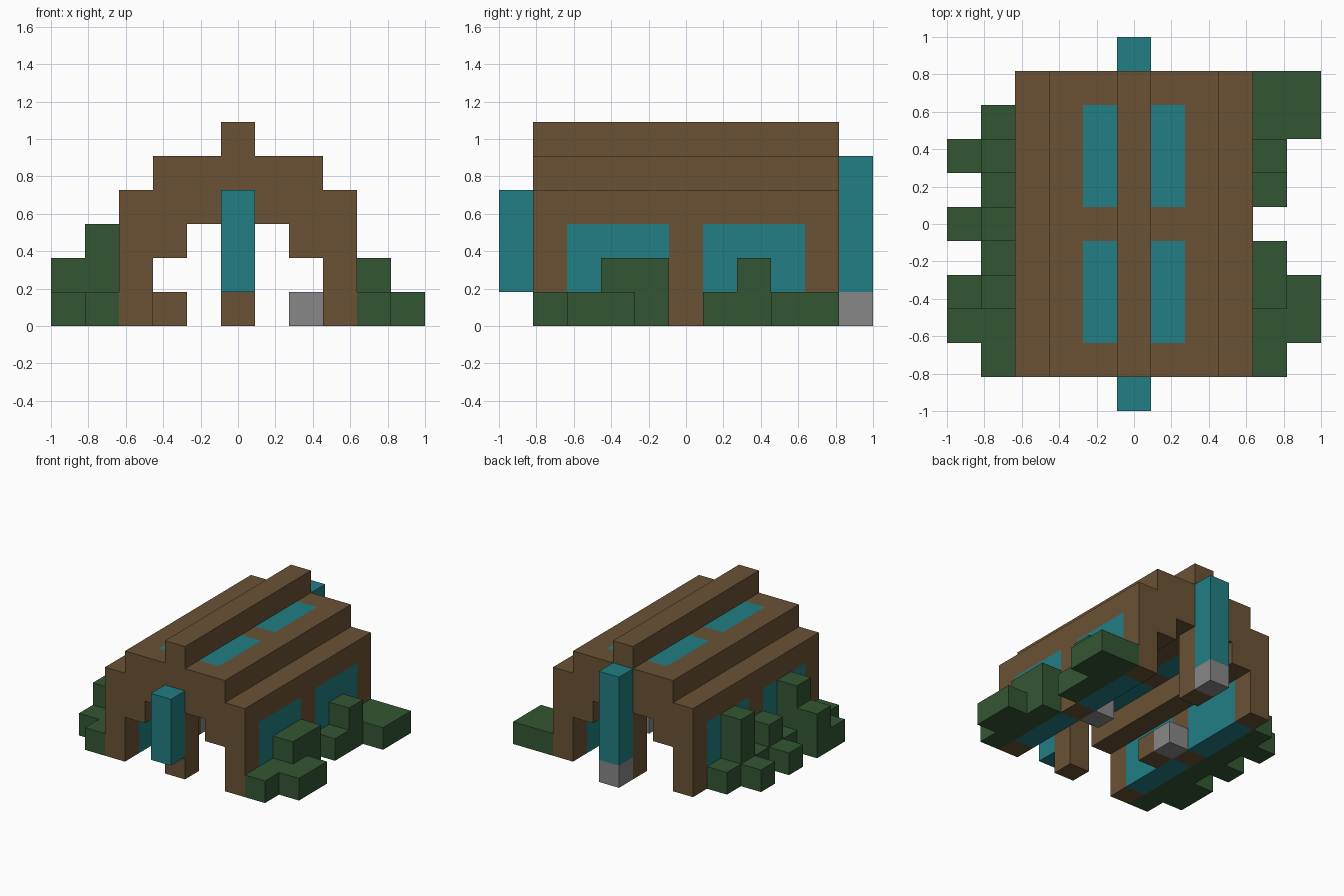
import bpy
import bmesh
import math
from mathutils import Vector

cube = bpy.data.objects.get("Cube")
if cube:
    bpy.data.objects.remove(cube, do_unlink=True)

N = 11            # blocks along the longest side
U = 2 / N         # size of one block


def material(name, rgb):
    m = bpy.data.materials.new(name)
    m.use_nodes = True
    m.diffuse_color = (*rgb, 1)
    bsdf = next(n for n in m.node_tree.nodes if n.type == 'BSDF_PRINCIPLED')
    bsdf.inputs["Base Color"].default_value = (*rgb, 1)
    bsdf.inputs["Roughness"].default_value = 0.9
    return m


WOOD = material("brown wood", (0.147, 0.084, 0.036))
GLASS = material("teal glass", (0.016, 0.209, 0.227))
LEAF = material("dark green leaves", (0.034, 0.093, 0.034))
STONE = material("grey stone", (0.242, 0.242, 0.242))

cells = {}        # block position -> (part name, material)


def fill(part, mat, xs, ys, zs):
    """Fill a box of blocks; each range is (first, last), both included."""
    for x in range(xs[0], xs[1] + 1):
        for y in range(ys[0], ys[1] + 1):
            for z in range(zs[0], zs[1] + 1):
                cells[x, y, z] = (part, mat)


def mirrored(part, mat, x, ys, zs):
    for k in (x, N - 1 - x):
        fill(part, mat, (k, k), ys, zs)


# House shell: stepped walls and roof along the whole length
LENGTH = (1, 9)
mirrored("side_walls", WOOD, 2, LENGTH, (0, 3))
mirrored("roof", WOOD, 3, LENGTH, (2, 4))
mirrored("roof", WOOD, 4, LENGTH, (3, 4))
fill("roof", WOOD, (5, 5), LENGTH, (3, 5))

# Windows in walls and roof
for ys in ((2, 4), (6, 8)):
    mirrored("wall_windows", GLASS, 2, ys, (0, 2))
    mirrored("roof_windows", GLASS, 4, ys, (3, 4))

# Pillars in the gable openings, with glass posts before them
for y in LENGTH:
    fill("gable_pillars", WOOD, (5, 5), (y, y), (0, 2))
fill("front_post", GLASS, (5, 5), (0, 0), (1, 3))
fill("back_post", GLASS, (5, 5), (10, 10), (1, 4))
fill("back_post_base", STONE, (5, 5), (10, 10), (0, 0))

# Furniture inside
mirrored("stone_blocks", STONE, 3, (5, 5), (0, 0))
fill("wood_block", WOOD, (3, 3), (4, 4), (0, 0))

# Bushes: column, first row, and the height of each following row
BUSHES = {
    "left_bushes": [(9, 1, "11220121" + "1"), (10, 2, "11"), (10, 8, "11")],
    "right_bushes": [(1, 1, "11312131"), (0, 2, "12"), (0, 5, "1"), (0, 7, "1")],
}
for part, rows in BUSHES.items():
    for x, first, heights in rows:
        for i, h in enumerate(heights):
            fill(part, LEAF, (x, x), (first + i, first + i), (0, int(h) - 1))


def build(part):
    """Make one part from the outer faces of its blocks."""
    bm = bmesh.new()
    mats = []
    for pos, (owner, mat) in cells.items():
        if owner != part:
            continue
        if mat not in mats:
            mats.append(mat)
        centre = Vector((pos[0] - 5, pos[1] - 5, pos[2] + 0.5))
        for axis in range(3):
            for sign in (-1, 1):
                step = Vector((0, 0, 0))
                step[axis] = sign
                if tuple(int(p + s) for p, s in zip(pos, step)) in cells:
                    continue
                a = Vector((0, 0, 0))
                a[(axis + 1) % 3] = 0.5
                b = step.cross(a)
                mid = centre + step / 2
                corners = (mid - a - b, mid + a - b, mid + a + b, mid - a + b)
                face = bm.faces.new([bm.verts.new(c * U) for c in corners])
                face.material_index = mats.index(mat)
    bmesh.ops.remove_doubles(bm, verts=bm.verts, dist=U / 100)
    bmesh.ops.dissolve_limit(bm, angle_limit=math.radians(1),
                             verts=bm.verts, edges=bm.edges,
                             delimit={'MATERIAL'})
    mesh = bpy.data.meshes.new(part)
    bm.to_mesh(mesh)
    bm.free()
    for m in mats:
        mesh.materials.append(m)
    bpy.context.scene.collection.objects.link(bpy.data.objects.new(part, mesh))


for part in sorted({owner for owner, _ in cells.values()}):
    build(part)
